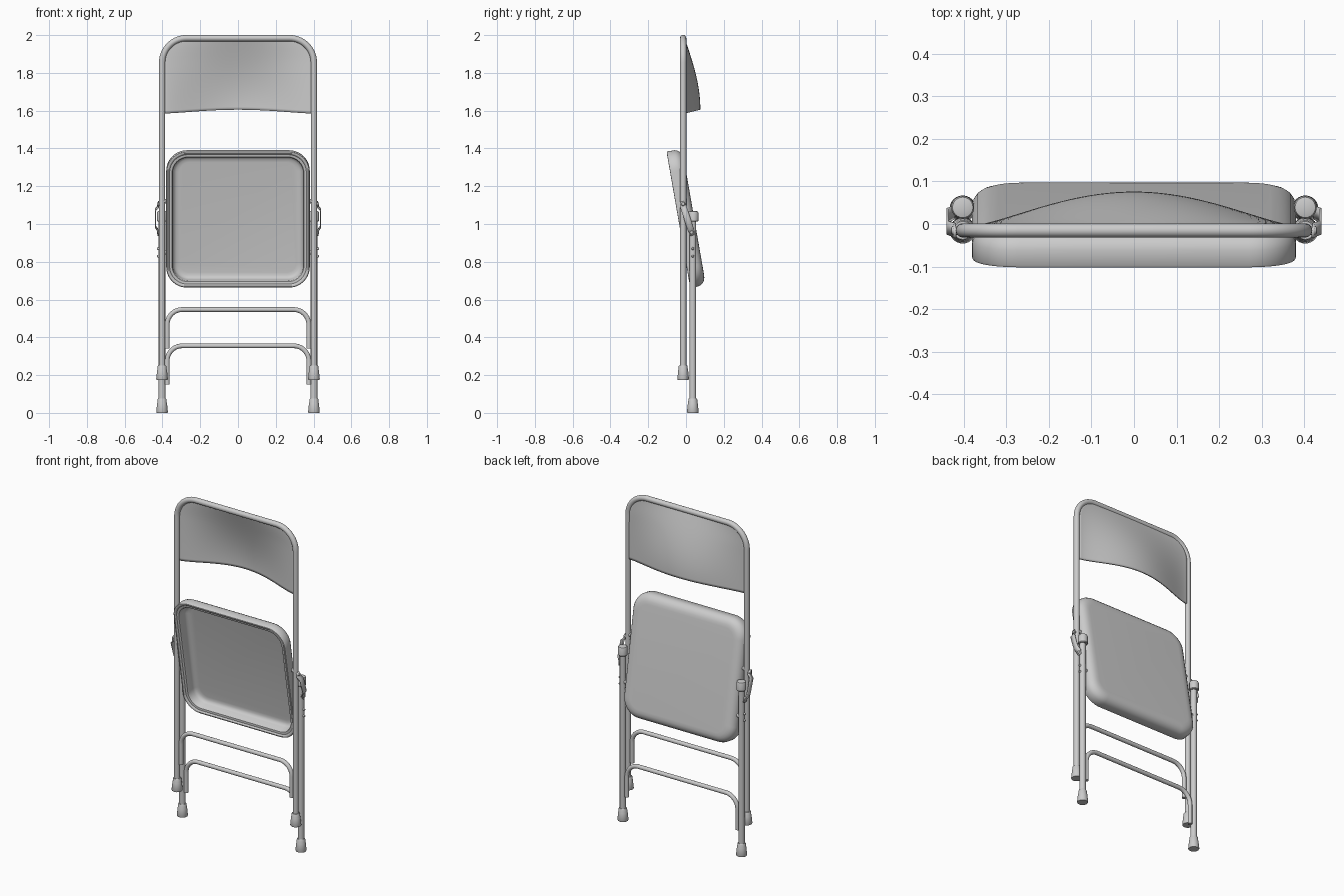
import bpy, bmesh
from math import sin, cos, pi, sqrt, atan2
from mathutils import Matrix, Vector

if "Cube" in bpy.data.objects:
    bpy.data.objects.remove(bpy.data.objects["Cube"])

FY, RY = -0.015, 0.036      # depth of front frame and rear legs
LX = 0.402                  # leg offset from the centre


def finish(name, bm, angle=0.6):
    bmesh.ops.recalc_face_normals(bm, faces=bm.faces)
    me = bpy.data.meshes.new(name)
    bm.to_mesh(me)
    bm.free()
    ob = bpy.data.objects.new(name, me)
    bpy.context.collection.objects.link(ob)
    bpy.ops.object.select_all(action='DESELECT')
    ob.select_set(True)
    bpy.context.view_layer.objects.active = ob
    bpy.ops.object.shade_smooth_by_angle(angle=angle)
    return ob


def loft(bm, rings, cap=True):
    rows = [[bm.verts.new(p) for p in r] for r in rings]
    n = len(rows[0])
    for a, b in zip(rows, rows[1:]):
        for i in range(n):
            j = (i + 1) % n
            bm.faces.new((a[i], a[j], b[j], b[i]))
    if cap:
        bm.faces.new(rows[0])
        bm.faces.new(rows[-1])


def hoop(name, x, y, z0, z1, bend, r, sides=20):
    # upside-down U tube in the xz plane
    half = [(x - bend + bend * cos(a), z1 - bend + bend * sin(a))
            for a in [pi / 2 * i / 14 for i in range(15)]]
    path = [(x, z0)] + half + [(-px, pz) for px, pz in reversed(half)] + [(-x, z0)]
    rings = []
    for i, (px, pz) in enumerate(path):
        a, b = path[max(i - 1, 0)], path[min(i + 1, len(path) - 1)]
        d = Vector((b[0] - a[0], 0, b[1] - a[1])).normalized()
        if i in (1, len(path) - 2):
            d = Vector((0, 0, 1 if i == 1 else -1))
        n = Vector((d.z, 0, -d.x))
        rings.append([Vector((px, y, pz)) + r * (n * cos(t) + Vector((0, 1, 0)) * sin(t))
                      for t in [2 * pi * k / sides for k in range(sides)]])
    bm = bmesh.new()
    loft(bm, rings)
    return finish(name, bm)


def lathe(name, profile, loc, axis='Z', sides=24):
    # turned part from (radius, height) pairs
    bm = bmesh.new()
    loft(bm, [[(r * cos(2 * pi * k / sides), r * sin(2 * pi * k / sides), h)
               for k in range(sides)] for r, h in profile])
    if axis != 'Z':
        s = 1 if axis == '+X' else -1
        bm.transform(Matrix.Rotation(s * pi / 2, 4, 'Y'))
    bm.transform(Matrix.Translation(loc))
    return finish(name, bm)


def round_rect(hx, hv, r, w, n=10):
    pts = []
    for q, (sx, sv) in enumerate([(1, 1), (-1, 1), (-1, -1), (1, -1)]):
        for i in range(n + 1):
            a = pi / 2 * (q + i / n)
            pts.append((sx * (hx - r) + r * cos(a), w, sv * (hv - r) + r * sin(a)))
    return pts


# Front frame and the two bent cross bars
hoop("front_frame", LX, FY, 0.19, 1.984, 0.13, 0.0165)
hoop("front_cross_bar", 0.375, FY, 0.34, 0.547, 0.08, 0.0125)
hoop("rear_cross_bar", 0.375, RY, 0.15, 0.355, 0.08, 0.0125)

# Seat pan: (inset, depth) section from the back skin round the lip to the recess
section = [(0.060, 0.042), (0.042, 0.041), (0.026, 0.036), (0.013, 0.027), (0.004, 0.014),
           (0.0, 0.0), (0.0, -0.036), (0.003, -0.041), (0.009, -0.042), (0.015, -0.039),
           (0.018, -0.034), (0.024, -0.034), (0.031, -0.032), (0.035, -0.026),
           (0.036, 0.012), (0.042, 0.024), (0.054, 0.031), (0.070, 0.033)]
bm = bmesh.new()
loft(bm, [round_rect(0.38 - i, 0.366 - i, 0.11 - i * 0.8, w) for i, w in section])
bm.transform(Matrix.Translation((0, 0.001, 1.03)) @ Matrix.Rotation(atan2(0.174, 1), 4, 'X'))
finish("seat_pan", bm)

# Curved backrest panel that fills the top of the frame
bm = bmesh.new()
NX, NZ = 40, 24
grid = []
for j in range(NZ + 1):
    t = sin(pi / 2 * j / NZ) ** 2 * 0.3 + 0.7 * (j / NZ) ** 1.3
    row = []
    for i in range(NX + 1):
        s = 2 * i / NX - 1
        bump = max(0, 1 - s * s) ** 1.6
        low = 1.585 + 0.02 * bump
        z = 1.98 + (low - 1.98) * t
        half = 0.396
        if z > 1.854:
            half = 0.272 + sqrt(max(0, 0.124 ** 2 - ((z - 1.854) * 0.98) ** 2))
        y = FY + 0.005 + 0.082 * sin(t * pi / 2) * bump
        row.append(bm.verts.new((s * half, y, z)))
    grid.append(row)
for a, b in zip(grid, grid[1:]):
    for i in range(NX):
        bm.faces.new((a[i], a[i + 1], b[i + 1], b[i]))
back = finish("backrest", bm)
mod = back.modifiers.new("thickness", 'SOLIDIFY')
mod.thickness, mod.offset = 0.008, 0

# Parts repeated on both sides
foot = [(0.029, 0), (0.031, 0.004), (0.026, 0.052), (0.0245, 0.056), (0.0235, 0.072), (0.021, 0.076)]
cap = [(0.024, 0), (0.027, 0.004), (0.027, 0.046), (0.024, 0.053), (0.014, 0.056)]
for side, s in (("right", 1), ("left", -1)):
    ax = '+X' if s > 0 else '-X'
    lathe(f"rear_leg_{side}", [(0.018, 0.03), (0.018, 1.03)], (s * LX, RY, 0))
    lathe(f"rear_foot_{side}", foot, (s * LX, RY, 0))
    lathe(f"front_foot_{side}", foot, (s * LX, FY, 0.175))
    lathe(f"rear_leg_cap_{side}", cap, (s * LX, RY + 0.003, 1.013))

    # Bowed hinge strap from front frame to rear leg
    bm = bmesh.new()
    strip = [(0.420, 1.118), (0.422, 1.092), (0.437, 1.075), (0.437, 0.985),
             (0.423, 0.965), (0.422, 0.940)]
    rows = []
    for k, (x, z) in enumerate(strip):
        y = -0.02 + (1.11 - z) / 0.16 * 0.052
        w = 0.010 if k in (0, 5) else 0.016
        rows.append([bm.verts.new((s * x, y + e * w, z + e * w * 0.33)) for e in (-1, 1)])
    for a, b in zip(rows, rows[1:]):
        bm.faces.new((a[0], a[1], b[1], b[0]))
    strap = finish(f"hinge_strap_{side}", bm)
    mod = strap.modifiers.new("thickness", 'SOLIDIFY')
    mod.thickness, mod.offset = 0.006, 0

    # Rivets on the tubes
    for k, (y, z, r) in enumerate([(FY, 1.105, 0.011), (0.030, 0.955, 0.011),
                                   (RY, 0.87, 0.007), (RY, 0.83, 0.007)]):
        lathe(f"rivet_{side}_{k}", [(r, 0), (r, 0.012), (r * 0.75, 0.017), (r * 0.3, 0.019)],
              (s * 0.411, y, z), ax, 14)

    # Seat pivots joining the pan to the tubes
    for k, (y, z) in enumerate([(FY, 1.12), (RY, 0.85)]):
        lathe(f"seat_pivot_{side}_{k}", [(0.012, 0), (0.012, 0.03)], (s * 0.372, y, z), ax, 14)
